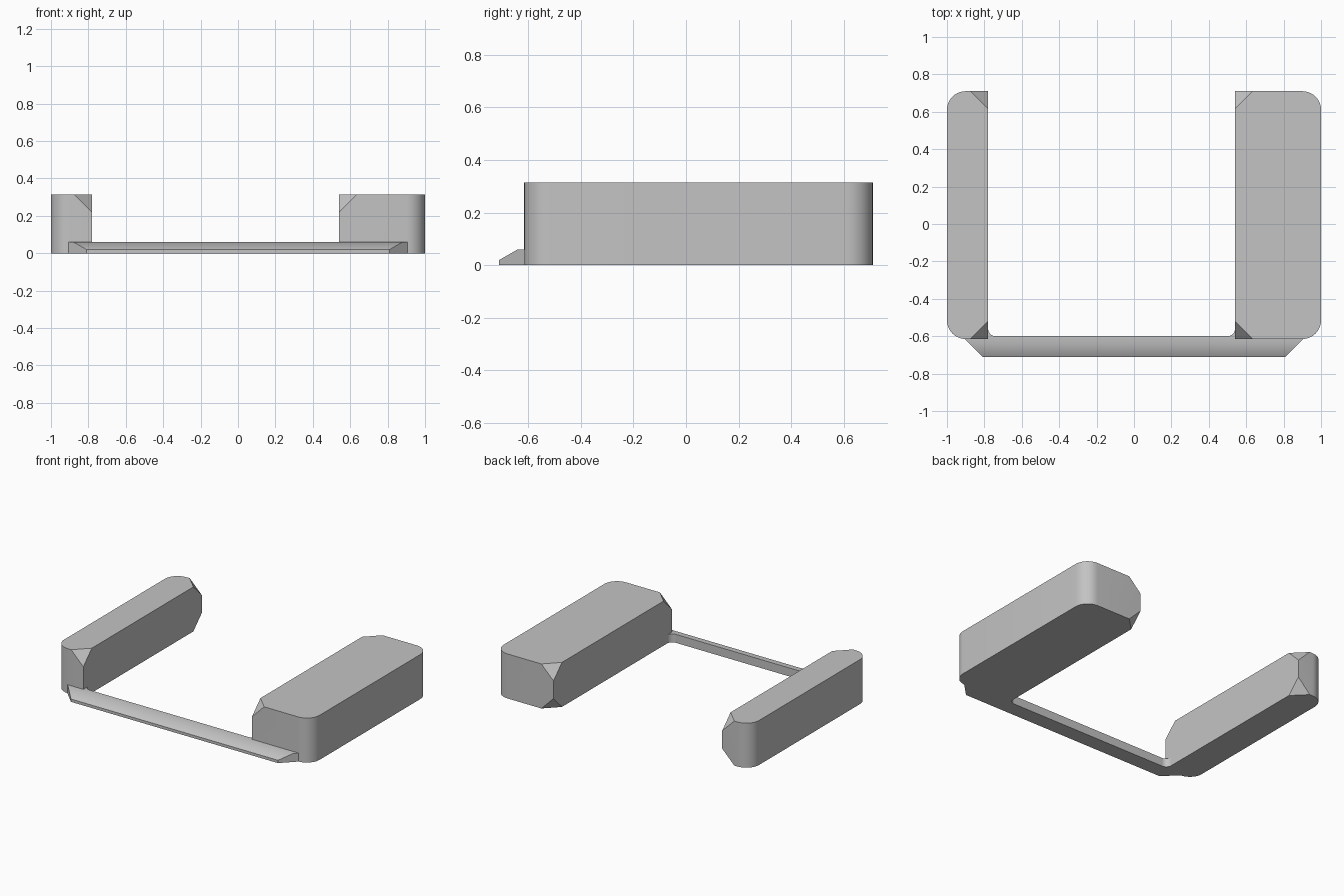
import bpy, bmesh, math
from mathutils import Vector

cube = bpy.data.objects.get("Cube")
if cube:
    bpy.data.objects.remove(cube, do_unlink=True)

grey = bpy.data.materials.new("plain grey")
grey.use_nodes = True
COLOUR = (0.55, 0.55, 0.55, 1)
grey.diffuse_color = COLOUR
grey.node_tree.nodes["Principled BSDF"].inputs["Base Color"].default_value = COLOUR

FRONT, BACK, HEIGHT = -0.615, 0.71, 0.315
CUT, ROUND = 0.095, 0.1
BAR_BACK, BAR_HEIGHT = -0.6, 0.06


def finish(name, bm):
    bmesh.ops.recalc_face_normals(bm, faces=bm.faces)
    mesh = bpy.data.meshes.new(name)
    bm.to_mesh(mesh)
    bm.free()
    mesh.materials.append(grey)
    obj = bpy.data.objects.new(name, mesh)
    bpy.context.collection.objects.link(obj)
    bpy.ops.object.select_all(action='DESELECT')
    obj.select_set(True)
    bpy.context.view_layer.objects.active = obj
    bpy.ops.object.shade_smooth_by_angle(angle=math.radians(35))
    return obj


def prism(points, offset):
    bm = bmesh.new()
    face = bm.faces.new([bm.verts.new(p) for p in points])
    new = bmesh.ops.extrude_face_region(bm, geom=[face])["geom"]
    bmesh.ops.translate(bm, vec=offset, verts=[v for v in new if isinstance(v, bmesh.types.BMVert)])
    return bm


def slice_off(bm, point, normal):
    bmesh.ops.bisect_plane(bm, geom=bm.verts[:] + bm.edges[:] + bm.faces[:],
                           plane_co=point, plane_no=normal, clear_outer=True)
    bmesh.ops.holes_fill(bm, edges=[e for e in bm.edges if e.is_boundary], sides=0)


# Side block: rounded outside corners, clipped inside corners
def side_block(name, inner, outer):
    bm = prism([(inner, FRONT, 0), (outer, FRONT, 0), (outer, BACK, 0), (inner, BACK, 0)],
               (0, 0, HEIGHT))
    edges = [e for e in bm.edges if all(abs(v.co.x - outer) < 1e-4 for v in e.verts)
             and abs(e.verts[0].co.z - e.verts[1].co.z) > 0.1]
    bmesh.ops.bevel(bm, geom=edges, offset=ROUND, segments=10, profile=0.5, affect='EDGES')
    inward = math.copysign(1, inner - outer)
    for y, z in ((FRONT, HEIGHT), (BACK, HEIGHT), (BACK, 0)):
        normal = Vector((inward, math.copysign(1, y), 1 if z else -1))
        slice_off(bm, Vector((inner - inward * CUT, y, z)), normal)
    finish(name, bm)


# Small concave fillet where the bar meets a block
def fillet(name, x, side):
    r = 0.04
    points = [(x, BAR_BACK, 0)]
    for i in range(9):
        a = math.pi / 2 * i / 8
        points.append((x + side * r * (1 - math.cos(a)), BAR_BACK + r * (1 - math.sin(a)), 0))
    finish(name, prism(points, (0, 0, BAR_HEIGHT)))


side_block("right_block", -0.78, -1)
side_block("left_block", 0.54, 1)
fillet("right_fillet", -0.78, 1)
fillet("left_fillet", 0.54, -1)

# Front bar: sloped lip with mitred ends
profile = [(-0.71, 0), (-0.71, 0.02), (-0.64, BAR_HEIGHT), (BAR_BACK, BAR_HEIGHT), (BAR_BACK, 0)]
bar = prism([(-1, y, z) for y, z in profile], (2, 0, 0))
for side in (-1, 1):
    slice_off(bar, Vector((side * 0.81, -0.71, 0)), Vector((side, -1, 0)))
finish("front_bar", bar)
